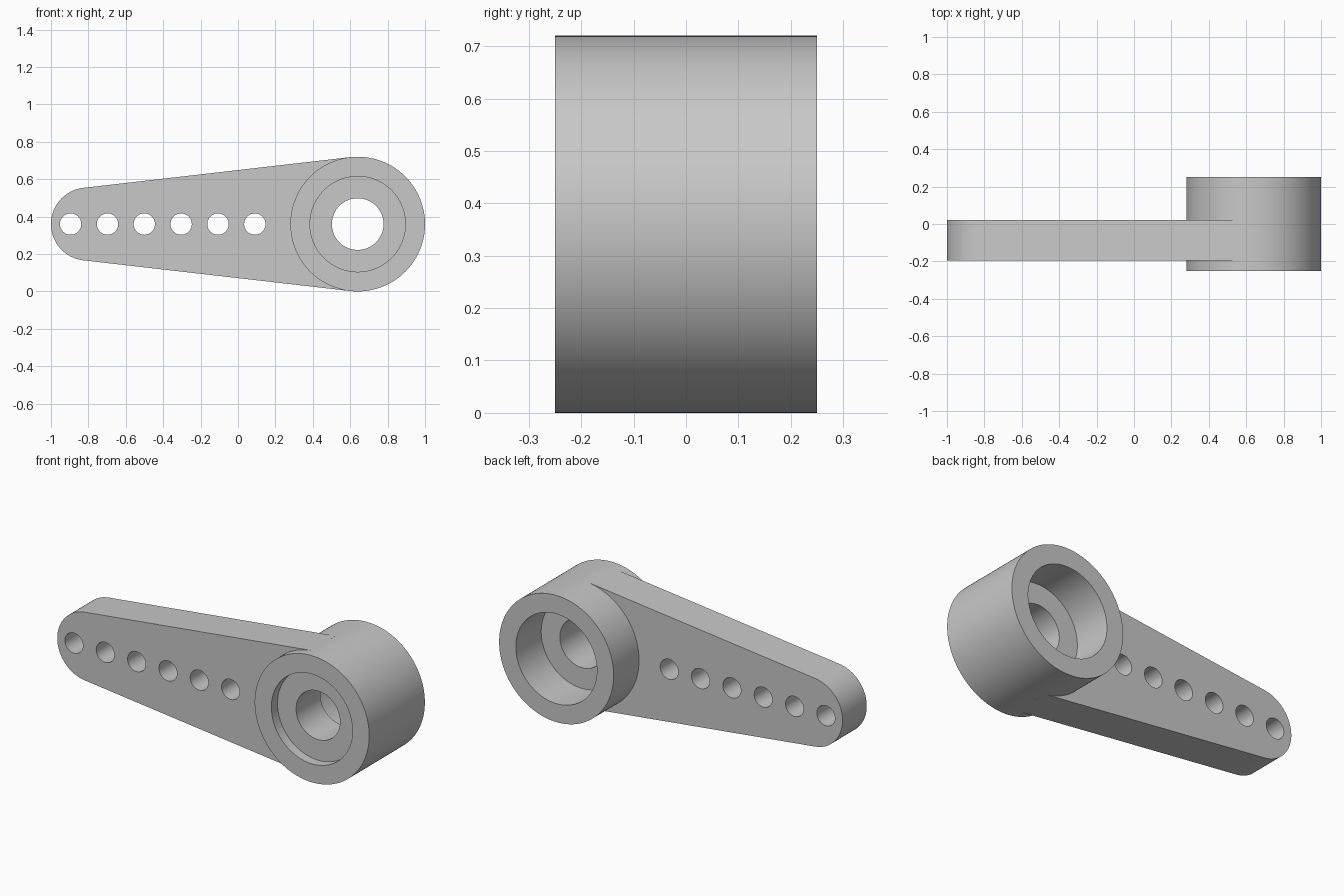
import bpy, bmesh
from math import sin, cos, pi, asin
from mathutils import Vector

cube = bpy.data.objects.get("Cube")
if cube:
    bpy.data.objects.remove(cube, do_unlink=True)

HUB_X, MID_Z, HUB_R = 0.64, 0.36, 0.36
TIP_X, TIP_R = -0.805, 0.195
BORE_R, HOLE_R = 0.255, 0.138
HUB_HALF = 0.25                      # hub depth, front to back
WEB_FRONT, WEB_BACK = -0.195, 0.022  # shared by the arm and the hub's inner web

grey = bpy.data.materials.new("light_grey")
grey.use_nodes = True
colour = (0.58, 0.58, 0.58, 1)
grey.diffuse_color = colour
grey.node_tree.nodes["Principled BSDF"].inputs["Base Color"].default_value = colour


def arc(cx, radius, start, end, steps):
    """Points of an arc in the front plane, as (x, z)."""
    angles = [start + (end - start) * i / steps for i in range(steps + 1)]
    return [(cx + radius * cos(a), MID_Z + radius * sin(a)) for a in angles]


def finish(obj):
    """Weld, face outward, colour and shade a part."""
    bm = bmesh.new()
    bm.from_mesh(obj.data)
    bmesh.ops.remove_doubles(bm, verts=bm.verts, dist=1e-5)
    bmesh.ops.recalc_face_normals(bm, faces=bm.faces)
    bm.to_mesh(obj.data)
    bm.free()
    obj.data.materials.clear()
    obj.data.materials.append(grey)
    bpy.context.collection.objects.link(obj)
    bpy.ops.object.select_all(action="DESELECT")
    obj.select_set(True)
    bpy.context.view_layer.objects.active = obj
    bpy.ops.object.shade_smooth_by_angle(angle=pi / 6)


# Hub: closed section (radius, y) turned around the shaft axis
section = [(HUB_R, -HUB_HALF), (HUB_R, HUB_HALF),
           (BORE_R, HUB_HALF), (BORE_R, WEB_BACK),
           (HOLE_R, WEB_BACK), (HOLE_R, WEB_FRONT),
           (BORE_R, WEB_FRONT), (BORE_R, -HUB_HALF)]
SEGMENTS = 128
bm = bmesh.new()
rings = []
for i in range(SEGMENTS):
    a = 2 * pi * i / SEGMENTS
    rings.append([bm.verts.new((HUB_X + r * cos(a), y, MID_Z + r * sin(a)))
                  for r, y in section])
for i, ring in enumerate(rings):
    after = rings[(i + 1) % SEGMENTS]
    for j in range(len(section)):
        k = (j + 1) % len(section)
        bm.faces.new((ring[j], ring[k], after[k], after[j]))
mesh = bpy.data.meshes.new("hub")
bm.to_mesh(mesh)
bm.free()
finish(bpy.data.objects.new("hub", mesh))

# Arm: outline tangent to tip and hub, hollowed where it enters the hub wall
lean = asin((HUB_R - TIP_R) / (HUB_X - TIP_X))
up = pi / 2 + lean
outline = arc(TIP_X, TIP_R, up, 2 * pi - up, 48)
outline += arc(HUB_X, HUB_R, 2 * pi - up, 2 * pi - up, 1)[:1]
outline += arc(HUB_X, 0.3, 2 * pi - up, up, 48)
outline += arc(HUB_X, HUB_R, up, up, 1)[:1]
loops = [outline]

# Row of linkage holes
for n in range(6):
    loops.append(arc(-0.895 + 0.197 * n, 0.057, 0, 2 * pi, 48)[:-1])

curve = bpy.data.curves.new("arm_profile", "CURVE")
curve.dimensions = "2D"
curve.fill_mode = "BOTH"
curve.extrude = (WEB_BACK - WEB_FRONT) / 2
for points in loops:
    spline = curve.splines.new("POLY")
    spline.points.add(len(points) - 1)
    for point, (x, z) in zip(spline.points, points):
        point.co = (x, z, 0, 1)
    spline.use_cyclic_u = True
profile = bpy.data.objects.new("arm_profile", curve)
mesh = bpy.data.meshes.new_from_object(profile)
mesh.name = "arm"
bpy.data.objects.remove(profile)
bpy.data.curves.remove(curve)

# Stand the flat profile upright
middle = (WEB_FRONT + WEB_BACK) / 2
for v in mesh.vertices:
    x, z, depth = v.co
    v.co = Vector((x, middle - depth, z))
finish(bpy.data.objects.new("arm", mesh))
